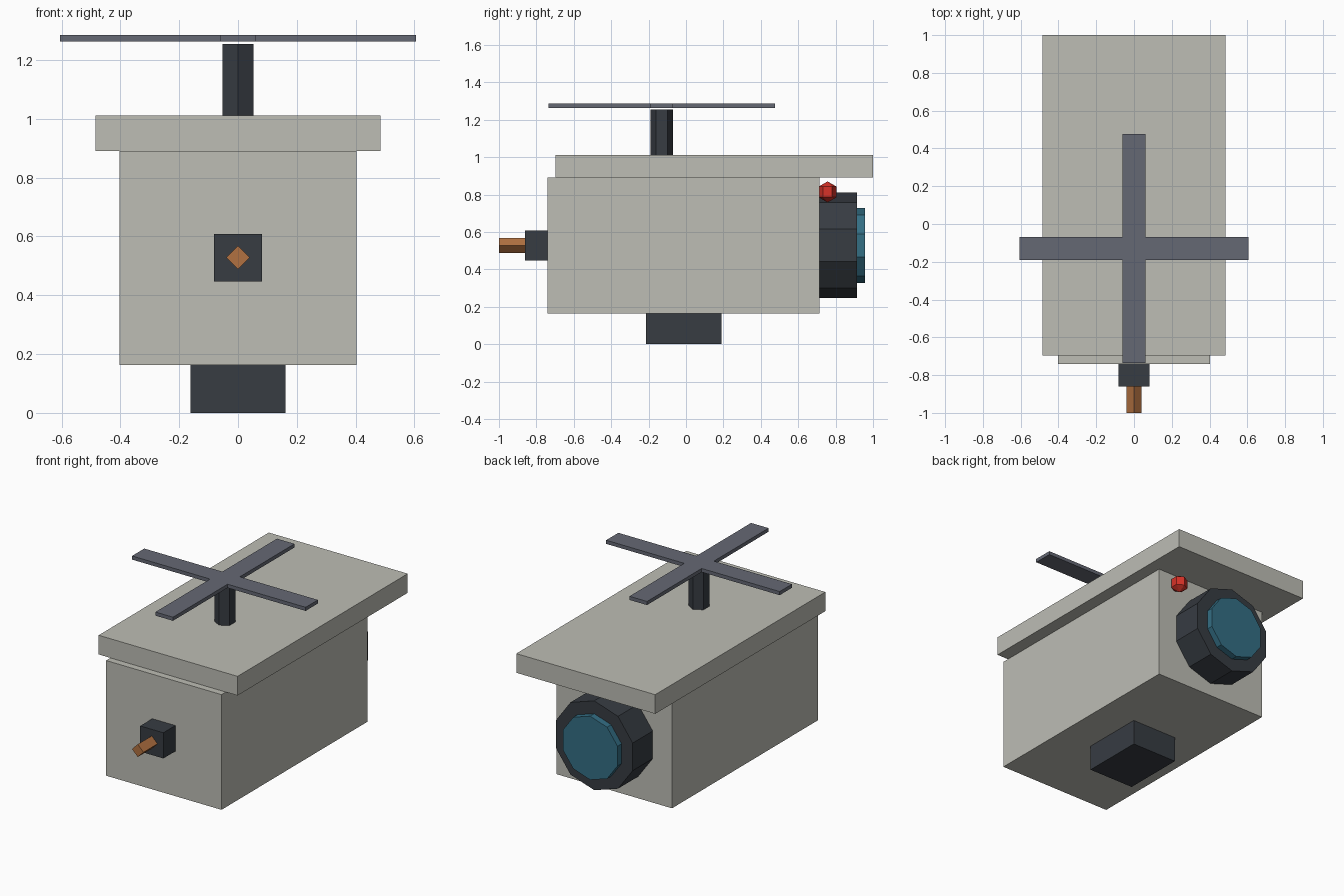
import bpy, bmesh, math
from mathutils import Vector

if "Cube" in bpy.data.objects:
    bpy.data.objects.remove(bpy.data.objects["Cube"])


def material(name, rgb):
    m = bpy.data.materials.new(name)
    m.diffuse_color = (*rgb, 1)
    m.use_nodes = True
    m.node_tree.nodes["Principled BSDF"].inputs["Base Color"].default_value = m.diffuse_color
    return m


GREY = material("warm_grey", (0.51, 0.51, 0.46))
DARK = material("dark_slate", (0.038, 0.045, 0.055))
BLADE = material("blade_grey", (0.13, 0.14, 0.175))
COPPER = material("copper", (0.44, 0.165, 0.052))
GLASS = material("teal_glass", (0.034, 0.156, 0.231))
RED = material("signal_red", (0.68, 0.032, 0.021))


def finish(name, bm, mat):
    bmesh.ops.recalc_face_normals(bm, faces=bm.faces[:])
    me = bpy.data.meshes.new(name)
    bm.to_mesh(me)
    bm.free()
    me.materials.append(mat)
    ob = bpy.data.objects.new(name, me)
    bpy.context.collection.objects.link(ob)
    return ob


def box(name, x, y, z, mat):
    """Box from (min, max) ranges."""
    bm = bmesh.new()
    bmesh.ops.create_cube(bm, size=1)
    for v in bm.verts:
        v.co = [(r[0] + r[1]) / 2 + c * (r[1] - r[0]) for r, c in zip((x, y, z), v.co)]
    finish(name, bm, mat)


def extrude_profile(name, pts, offset, mat):
    """Solid from a closed outline pushed along an offset."""
    bm = bmesh.new()
    face = bm.faces.new([bm.verts.new(p) for p in pts])
    ext = bmesh.ops.extrude_face_region(bm, geom=[face], use_keep_orig=True)
    moved = [g for g in ext["geom"] if isinstance(g, bmesh.types.BMVert)]
    bmesh.ops.translate(bm, verts=moved, vec=Vector(offset))
    finish(name, bm, mat)


def ring(sides, r):
    """Polygon with its first corner on the second axis."""
    return [(r * math.sin(2 * math.pi * i / sides), r * math.cos(2 * math.pi * i / sides))
            for i in range(sides)]


def y_prism(name, sides, r, y0, y1, z, mat):
    extrude_profile(name, [(a, y0, z + b) for a, b in ring(sides, r)], (0, y1 - y0, 0), mat)


AXIS_Z = 0.528

# Housing, roof and foot
box("housing", (-0.403, 0.403), (-0.74, 0.715), (0.163, 0.89), GREY)
box("roof_hood", (-0.485, 0.485), (-0.697, 1.0), (0.89, 1.011), GREY)
box("mount_foot", (-0.161, 0.161), (-0.214, 0.19), (0, 0.163), DARK)

# Cable socket at the front
box("cable_socket", (-0.081, 0.081), (-0.86, -0.74), (AXIS_Z - 0.081, AXIS_Z + 0.081), DARK)
y_prism("cable_stub", 4, 0.04, -1.0, -0.86, AXIS_Z, COPPER)

# Lens at the back
y_prism("lens_barrel", 10, 0.282, 0.715, 0.915, AXIS_Z, DARK)
y_prism("lens_glass", 10, 0.201, 0.915, 0.956, AXIS_Z, GLASS)

# Rotor mast and cross blades
MY = -0.13
extrude_profile("rotor_mast", [(a, MY + b, 1.011) for a, b in ring(6, 0.061)], (0, 0, 0.244), DARK)
w, l = 0.061, 0.606
quarter = [(w, l), (w, w), (l, w)]
outline = []
for k in range(4):
    for a, b in quarter:
        for _ in range(k):
            a, b = b, -a
        outline.append((a, MY + b, 1.263))
extrude_profile("rotor_blades", outline, (0, 0, 0.023), BLADE)

# Signal lamp: six-sided low-poly ball
bm = bmesh.new()
c, r = Vector((0.28, 0.757, 0.814)), 0.056
for s in (-0.5, 0.5):
    for a, b in ring(6, r * 0.866):
        bm.verts.new(c + Vector((a, b, r * s)))
for s in (-1, 1):
    bm.verts.new(c + Vector((0, 0, r * s)))
bm.verts.ensure_lookup_table()
v = bm.verts
for i in range(6):
    j = (i + 1) % 6
    bm.faces.new((v[i], v[j], v[6 + j], v[6 + i]))
    bm.faces.new((v[j], v[i], v[12]))
    bm.faces.new((v[6 + i], v[6 + j], v[13]))
finish("signal_lamp", bm, RED)
